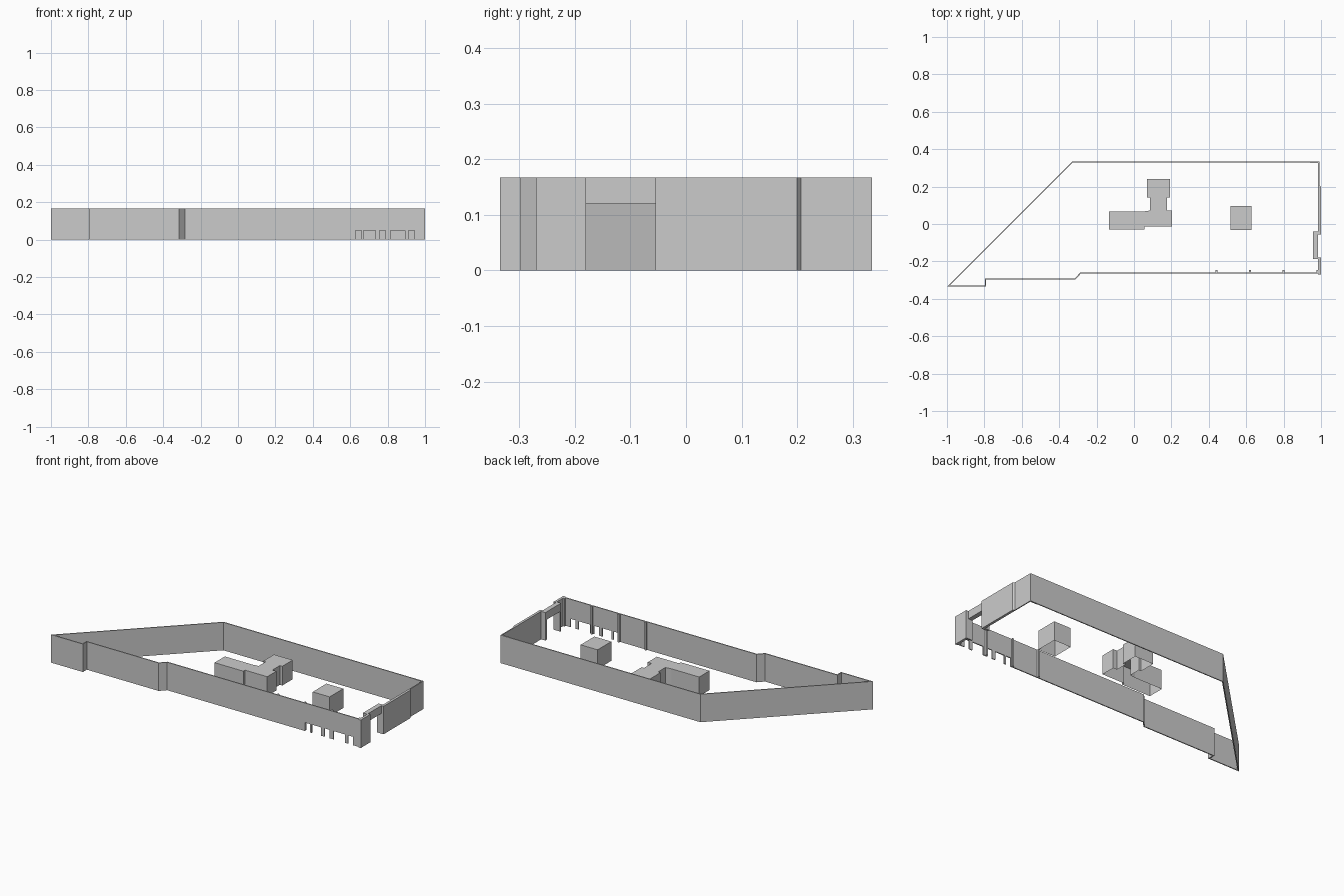
import bpy, bmesh
from mathutils import Vector

if "Cube" in bpy.data.objects:
    bpy.data.objects.remove(bpy.data.objects["Cube"])

H = 0.167   # wall height
T = 0.006   # wall thickness
B = 0.115   # building height


def prism(name, pts, depth, bottom=True):
    """Extrude a closed planar outline (3D points) along the depth vector."""
    bm = bmesh.new()
    base = bm.faces.new([bm.verts.new(p) for p in pts])
    ext = bmesh.ops.extrude_face_region(bm, geom=[base], use_keep_orig=True)
    moved = [g for g in ext["geom"] if isinstance(g, bmesh.types.BMVert)]
    bmesh.ops.translate(bm, verts=moved, vec=Vector(depth))
    bmesh.ops.recalc_face_normals(bm, faces=bm.faces[:])
    if not bottom:
        bmesh.ops.delete(bm, geom=[f for f in bm.faces if f.normal.z < -0.9], context="FACES_ONLY")
    mesh = bpy.data.meshes.new(name)
    bm.to_mesh(mesh)
    bm.free()
    ob = bpy.data.objects.new(name, mesh)
    bpy.context.collection.objects.link(ob)
    return ob


def plan(name, pts, z0=0, z1=H, bottom=True):
    return prism(name, [(x, y, z0) for x, y in pts], (0, 0, z1 - z0), bottom)


def box(name, x0, x1, y0, y1, z0=0, z1=H):
    return plan(name, [(x0, y0), (x1, y0), (x1, y1), (x0, y1)], z0, z1)


def ribbon(name, path, t):
    """Wall along an open path, thickened to the right with mitred corners."""
    p = [Vector(q) for q in path]
    d = [(b - a).normalized() for a, b in zip(p, p[1:])]
    n = [Vector((v.y, -v.x)) for v in d]
    inner = [p[0] + n[0] * t]
    for i in range(1, len(p) - 1):
        m = n[i - 1] + n[i]
        inner.append(p[i] + m * (t / m.dot(n[i])))
    inner.append(p[-1] + n[-1] * t)
    plan(name, [tuple(q) for q in p + inner[::-1]])


# Perimeter wall: stepped front, diagonal left side, straight back
ribbon("perimeter_wall", [(0.6, -0.264), (-0.283, -0.264), (-0.315, -0.298), (-0.79, -0.298),
                          (-0.79, -0.335), (-1, -0.335), (-0.33, 0.335), (0.99, 0.335)], T)

# Front wall section with low openings cut up from the ground
outline = [(0.6, 0)]
for a, b in [(0.628, 0.66), (0.672, 0.734), (0.757, 0.789), (0.816, 0.892), (0.912, 0.945)]:
    outline += [(a, 0), (a, 0.05), (b, 0.05), (b, 0)]
outline += [(0.99, 0), (0.99, H), (0.6, H)]
prism("arcade_wall", [(x, -0.264, z) for x, z in outline], (0, T, 0))

# Inner pilasters on the front wall
for x in (0.442, 0.62, 0.799, 0.981):
    box("pilaster", x - 0.005, x + 0.005, -0.26, -0.247)

# Right wall: thin rear length, thicker middle with chamfered end, front corner
box("right_wall_rear", 0.985, 0.991, 0.2, 0.335)
plan("right_wall_middle", [(0.985, -0.055), (1, -0.055), (1, 0.2), (0.991, 0.207), (0.985, 0.207)])
box("right_wall_corner", 0.985, 1, -0.27, -0.18)
box("rear_corner_pier", 0.94, 0.99, 0.326, 0.335)

# Recessed gate portal: two jambs and a lintel
box("gate_jamb", 0.957, 0.985, -0.055, -0.04)
box("gate_jamb", 0.957, 0.985, -0.188, -0.18)
box("gate_lintel", 0.957, 0.985, -0.18, -0.055, 0.12, H)

# Inner buildings, open underneath
plan("corner_building", [(-0.134, -0.03), (0.056, -0.03), (0.056, -0.014), (0.203, -0.014),
                         (0.203, 0.072), (0.177, 0.072), (0.177, 0.142), (0.193, 0.142),
                         (0.193, 0.24), (0.07, 0.24), (0.07, 0.142), (0.086, 0.142),
                         (0.086, 0.072), (0.05, 0.067), (-0.134, 0.067)], 0, B, False)
plan("block_building", [(0.516, -0.032), (0.628, -0.032), (0.628, 0.097), (0.516, 0.097)], 0, B, False)
